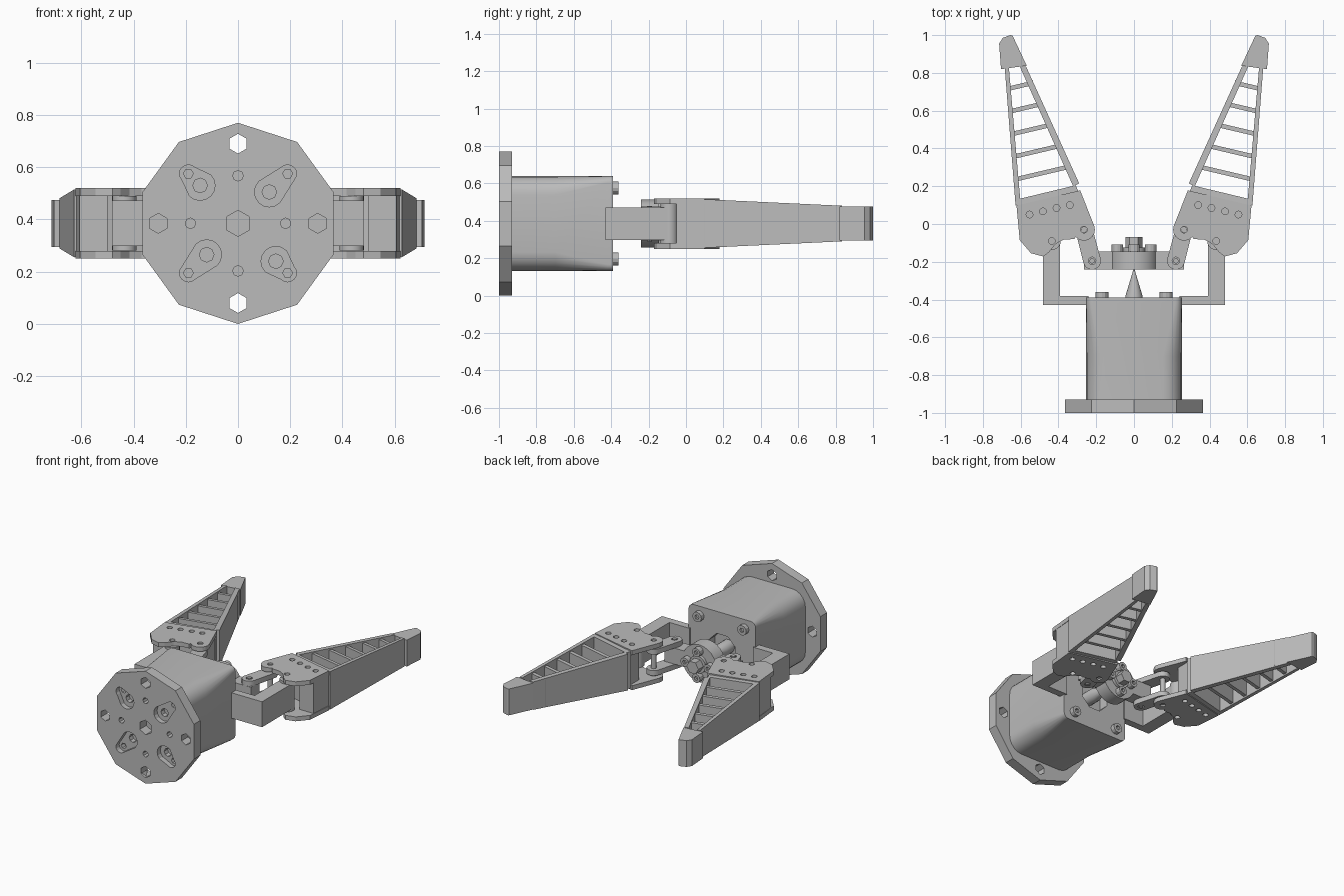
import bpy, bmesh
from math import sin, cos, pi
from mathutils import Vector

if "Cube" in bpy.data.objects:
    bpy.data.objects.remove(bpy.data.objects["Cube"])

MID = 0.385  # height of the main axis

grey = bpy.data.materials.new("light_grey")
grey.use_nodes = True
grey.diffuse_color = (0.5, 0.5, 0.5, 1)
grey.node_tree.nodes["Principled BSDF"].inputs["Base Color"].default_value = (0.5, 0.5, 0.5, 1)


def finish(name, bm):
    bmesh.ops.recalc_face_normals(bm, faces=bm.faces)
    mesh = bpy.data.meshes.new(name)
    bm.to_mesh(mesh)
    bm.free()
    mesh.materials.append(grey)
    ob = bpy.data.objects.new(name, mesh)
    bpy.context.collection.objects.link(ob)
    return ob


def loft(name, rings):
    bm = bmesh.new()
    rows = [[bm.verts.new(p) for p in ring] for ring in rings]
    n = len(rows[0])
    for a, b in zip(rows, rows[1:]):
        for i in range(n):
            bm.faces.new((a[i], a[(i + 1) % n], b[(i + 1) % n], b[i]))
    bm.faces.new(rows[0])
    bm.faces.new(rows[-1])
    return finish(name, bm)


def circle(cx, cy, r, n=16, start=0.0):
    return [(cx + r * cos(start + 2 * pi * i / n), cy + r * sin(start + 2 * pi * i / n)) for i in range(n)]


def arc(cx, cy, r, a0, a1, n=6):
    return [(cx + r * cos(a0 + (a1 - a0) * i / n), cy + r * sin(a0 + (a1 - a0) * i / n)) for i in range(n + 1)]


def slab(name, pts, lo, hi):
    """Plan outline extruded in height, measured from the main axis."""
    return loft(name, [[(x, y, MID + h) for x, y in pts] for h in (lo, hi)])


def along(name, pts, lo, hi):
    """Outline in x and height, extruded along y."""
    return loft(name, [[(x, y, MID + z) for x, z in pts] for y in (lo, hi)])


def capsule(a, b, ra, rb, n=8):
    """Outline around two circles of different size."""
    d = Vector(b) - Vector(a)
    t = math_angle(d)
    return arc(*b, rb, t - pi / 2, t + pi / 2, n) + arc(*a, ra, t + pi / 2, t + 3 * pi / 2, n)


def math_angle(d):
    from math import atan2
    return atan2(d.y, d.x)


def cut(ob, cutters):
    for c in cutters:
        m = ob.modifiers.new("cut", 'BOOLEAN')
        m.operation, m.solver, m.object = 'DIFFERENCE', 'EXACT', c
    bpy.context.view_layer.update()
    dg = bpy.context.evaluated_depsgraph_get()
    mesh = bpy.data.meshes.new_from_object(ob.evaluated_get(dg))
    ob.modifiers.clear()
    ob.data = mesh
    for c in cutters:
        bpy.data.objects.remove(c)


def smooth(ob):
    bpy.ops.object.select_all(action='DESELECT')
    ob.select_set(True)
    bpy.context.view_layer.objects.active = ob
    bpy.ops.object.shade_smooth_by_angle(angle=0.5)


# Mounting flange: ten sides, hexagonal bolt holes and egg-shaped pockets
flange = along("mounting_flange", circle(0, 0, 0.385, 10, pi / 2), -1.0, -0.93)
tools = [along("hole", circle(0, 0, 0.05, 6, pi / 2), -1.1, -0.9)]
for dx, dz in ((1, 0), (-1, 0), (0, 1), (0, -1)):
    tools.append(along("hole", circle(dx * 0.305, dz * 0.305, 0.038, 6, pi / 2), -1.1, -0.9))
    tools.append(along("hole", circle(dx * 0.182, dz * 0.182, 0.02, 8), -1.1, -0.9))
for sx, sz, r in ((-1, 1, 0.145), (1, 1, 0.12), (-1, -1, 0.12), (1, -1, 0.145)):
    tools.append(along("pocket", capsule((sx * r, sz * r), (sx * 0.19, sz * 0.19), 0.057, 0.034), -1.1, -0.965))
    tools.append(along("hole", circle(sx * r, sz * r, 0.028, 8), -1.1, -0.9))
    tools.append(along("hole", circle(sx * 0.19, sz * 0.19, 0.019, 6), -1.1, -0.9))
cut(flange, tools)


# Motor body: rounded square whose corners sharpen toward the back
def rounded(half, r, y):
    c = half - r
    ring = []
    for k, (sx, sz) in enumerate(((1, 1), (-1, 1), (-1, -1), (1, -1))):
        ring += arc(sx * c, sz * c, r, k * pi / 2, (k + 1) * pi / 2, 5)
    return [(x, y, MID + z) for x, z in ring]


body = loft("motor_body", [rounded(0.253, r, y) for r, y in
                           ((0.1, -0.93), (0.1, -0.7), (0.035, -0.42), (0.035, -0.39))])
cut(body, [along("opening", circle(0, 0, 0.11, 8, pi / 8), -0.46, -0.3)])
smooth(body)

# Pointed lead screw and corner screws on the body's back face
tip = loft("lead_screw", [[(x, y, MID + z) for x, z in circle(0, 0, r)]
                          for y, r in ((-0.47, 0.045), (-0.38, 0.045), (-0.24, 0.003))])
smooth(tip)
for sx in (1, -1):
    for sz in (1, -1):
        screw = along("body_screw", circle(sx * 0.17, sz * 0.19, 0.034, 12), -0.4, -0.36)
        cut(screw, [along("socket", circle(sx * 0.17, sz * 0.19, 0.016, 6), -0.375, -0.3)])

# Sliding hub with screws and a central nut
hub = along("hub", circle(0, 0, 0.128, 24), -0.24, -0.145)
smooth(hub)
smooth(along("hub_collar", circle(0, 0, 0.06, 16), -0.15, -0.125))
along("hub_nut", circle(0, 0, 0.045, 6), -0.13, -0.07)
for i in range(4):
    x, z = circle(0, 0, 0.088, 4)[i]
    s = along("hub_screw", circle(x, z, 0.03, 12), -0.15, -0.108)
    cut(s, [along("socket", circle(x, z, 0.014, 6), -0.125, 0)])


# Jaws, built once per side
def jaw(s, side):
    def flip(pts):
        return [(s * x, y) for x, y in pts]

    def part(name, pts, lo, hi):
        return slab(side + "_" + name, flip(pts), lo, hi)

    def tapered(name, pts, inset=0.0):
        rings = [[(s * x, y, MID + k * (0.125 - (y - 0.2) * 0.047 - inset)) for x, y in pts] for k in (-1, 1)]
        return loft(side + "_" + name, rings)

    pivot, inner, low = (0.435, -0.09), (0.265, -0.03), (0.222, -0.195)

    # Bent bracket and its pivot boss
    part("bracket", [(0.24, -0.43), (0.483, -0.43), (0.483, -0.1), (0.392, -0.1),
                     (0.392, -0.38), (0.24, -0.38)], -0.087, 0.087)
    smooth(part("bracket_boss", circle(*pivot, 0.047, 20), -0.104, 0.104))

    # Hub lug and the pair of links
    part("hub_lug", [(0.1, -0.24), (0.265, -0.24), (0.265, -0.145), (0.1, -0.145)], -0.055, 0.055)
    for lo in (-0.09, 0.055):
        link = part("link", capsule(low, inner, 0.047, 0.045), lo, lo + 0.035)
        cut(link, [part("hole", circle(*low, 0.02, 12), -0.2, 0.2)])
        smooth(link)
    smooth(part("link_pin", circle(*low, 0.014, 10), -0.095, 0.095))
    smooth(part("inner_pin", circle(*inner, 0.017, 12), -0.125, 0.125))

    # Two side plates with bolt holes
    outline = [(0.285, 0.178), (0.622, 0.098), (0.605, -0.085), (0.545, -0.155), (0.48, -0.172)]
    outline += [(0.45, -0.15), (0.415, -0.105), (0.37, -0.082), (0.315, -0.08)]
    outline += arc(*inner, 0.058, -0.7, -pi - 0.35, 8)
    for lo in (-0.135, 0.105):
        plate = part("side_plate", outline, lo, lo + 0.03)
        holes = [(0.34, 0.1), (0.41, 0.085), (0.482, 0.067), (0.553, 0.05), pivot, inner]
        cut(plate, [part("hole", circle(*h, 0.018, 12), -0.2, 0.2) for h in holes])

    # Finger root, walls, ribs and tip
    part("finger_root", [(0.3, 0.172), (0.618, 0.097), (0.607, -0.05), (0.5, -0.05),
                         (0.5, 0.035), (0.3, 0.08)], -0.106, 0.106)
    tapered("inner_wall", [(0.29, 0.215), (0.572, 0.835), (0.605, 0.835), (0.322, 0.2)])
    tapered("outer_wall", [(0.627, 0.098), (0.684, 0.825), (0.662, 0.825), (0.6, 0.104)])
    tapered("root_bar", [(0.308, 0.205), (0.62, 0.13), (0.62, 0.097), (0.295, 0.173)])
    for i in range(6):
        y = 0.225 + 0.12 * i
        xo = 0.615 + 0.078 * (y - 0.1)
        xi = 0.305 + 0.4 * (y - 0.13)
        yi = y + 0.235 * (xo - xi)
        if i < 5:
            tapered("rib", [(xo, y), (xi, yi), (xi, yi + 0.024), (xo, y + 0.024)], 0.01)
    part("finger_tip", [(0.568, 0.838), (0.643, 0.998), (0.655, 1.0), (0.695, 0.985),
                        (0.714, 0.955), (0.704, 0.82)], -0.09, 0.09)


jaw(1, "left")
jaw(-1, "right")
